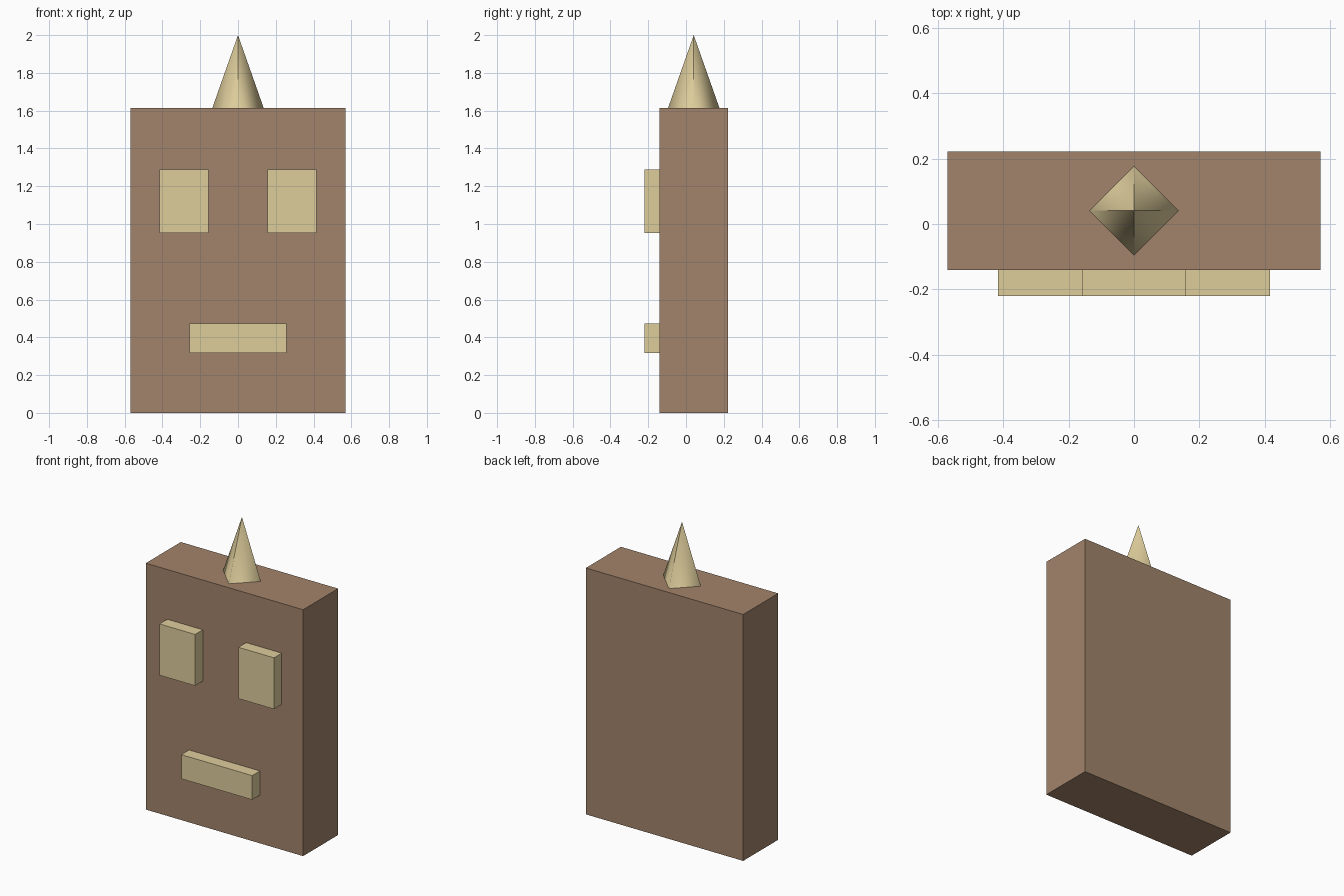
import bpy
import bmesh
from mathutils import Matrix, Vector

if "Cube" in bpy.data.objects:
    bpy.data.objects.remove(bpy.data.objects["Cube"])


def material(name, rgb):
    m = bpy.data.materials.new(name)
    m.diffuse_color = (*rgb, 1)
    m.use_nodes = True
    m.node_tree.nodes["Principled BSDF"].inputs["Base Color"].default_value = m.diffuse_color
    return m


BROWN = material("brown", (0.36, 0.23, 0.145))
CREAM = material("cream", (0.73, 0.61, 0.33))


def add_object(name, bm, mat):
    mesh = bpy.data.meshes.new(name)
    bm.to_mesh(mesh)
    bm.free()
    mesh.materials.append(mat)
    obj = bpy.data.objects.new(name, mesh)
    bpy.context.collection.objects.link(obj)
    return obj


def box(name, x, y, z, mat):
    """Box from (min, max) pairs per axis."""
    bm = bmesh.new()
    size = [b - a for a, b in (x, y, z)]
    centre = [(a + b) / 2 for a, b in (x, y, z)]
    bmesh.ops.create_cube(bm, size=1, matrix=Matrix.Translation(centre) @ Matrix.Diagonal((*size, 1)))
    return add_object(name, bm, mat)


TOP = 1.614
FRONT = -0.14

# Slab body
box("body", (-0.57, 0.57), (FRONT, 0.222), (0, TOP), BROWN)

# Raised eyes and mouth
for side, x in (("left", (-0.415, -0.157)), ("right", (0.157, 0.415))):
    box(side + "_eye", x, (-0.22, FRONT), (0.952, 1.288), CREAM)
box("mouth", (-0.257, 0.257), (-0.22, FRONT), (0.316, 0.474), CREAM)

# Four-sided horn with corners on the axes
radius, height = 0.136, 2.0 - TOP
bm = bmesh.new()
base = [bm.verts.new((radius * x, radius * y, 0)) for x, y in ((1, 0), (0, 1), (-1, 0), (0, -1))]
tip = bm.verts.new((0, 0, height))
for i in range(4):
    bm.faces.new((base[i], base[(i + 1) % 4], tip)).smooth = True
bm.faces.new(base[::-1])
horn = add_object("horn", bm, CREAM)
horn.location = (0, 0.041, TOP)

# Horn shading: flat at the tip, rounded at the base
mesh = horn.data
normals = [Vector((0, 0, -1))] * len(mesh.loops)
for poly in mesh.polygons:
    if len(poly.vertices) == 3:
        for li in poly.loop_indices:
            co = mesh.vertices[mesh.loops[li].vertex_index].co
            if co.z > 0.01:
                normals[li] = poly.normal.copy()
            else:
                normals[li] = Vector((co.x, co.y, radius * radius / height)).normalized()
mesh.normals_split_custom_set(normals)
